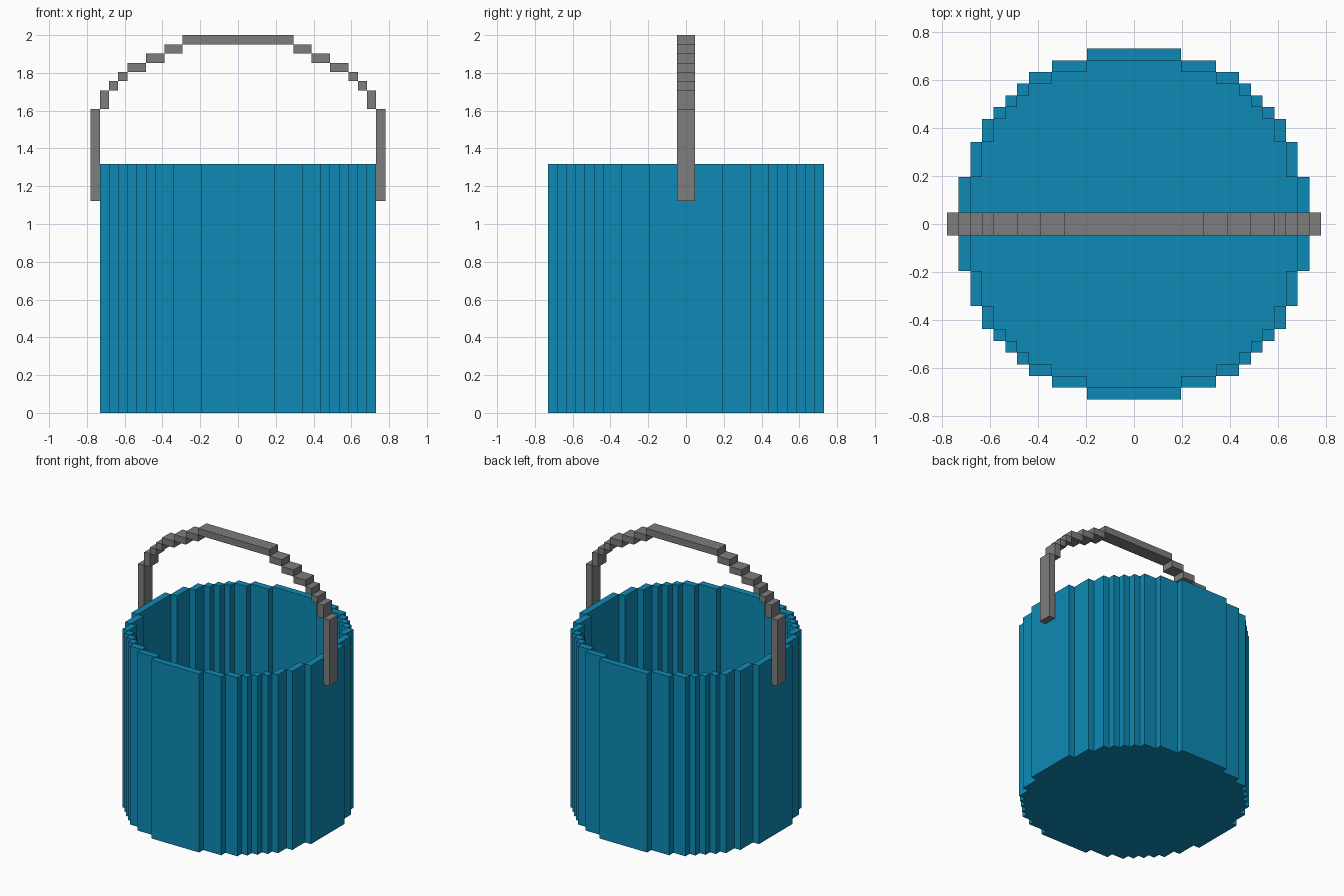
import bpy, bmesh

if "Cube" in bpy.data.objects:
    bpy.data.objects.remove(bpy.data.objects["Cube"], do_unlink=True)

U = 2 / 41  # one block unit


def material(name, rgb):
    m = bpy.data.materials.new(name)
    m.use_nodes = True
    m.diffuse_color = (*rgb, 1)
    m.node_tree.nodes["Principled BSDF"].inputs["Base Color"].default_value = (*rgb, 1)
    return m


def add_prism(bm, outline, z0, z1):
    """Extrude a flat outline (in block units) from z0 to z1."""
    face = bm.faces.new([bm.verts.new((x * U, y * U, z0 * U)) for x, y in outline])
    top = bmesh.ops.extrude_face_region(bm, geom=[face], use_keep_orig=True)["geom"]
    verts = [v for v in top if isinstance(v, bmesh.types.BMVert)]
    bmesh.ops.translate(bm, verts=verts, vec=(0, 0, (z1 - z0) * U))


def rect(x0, x1, y0, y1):
    return [(x0, y0), (x1, y0), (x1, y1), (x0, y1)]


def finish(bm, name, mat):
    bmesh.ops.recalc_face_normals(bm, faces=bm.faces)
    me = bpy.data.meshes.new(name)
    bm.to_mesh(me)
    bm.free()
    me.materials.append(mat)
    ob = bpy.data.objects.new(name, me)
    bpy.context.collection.objects.link(ob)


def turn(points, quarter):
    """Rotate points clockwise by quarter turns."""
    for _ in range(quarter):
        points = [(y, -x) for x, y in points]
    return points


blue = material("bucket blue", (0.004, 0.254, 0.465))
grey = material("handle grey", (0.205, 0.205, 0.205))

# Stepped ring: wall blocks of one quarter, as x limits and y limits
xs = [-4, 4, 7, 9, 10, 11, 12, 13, 14]
ys = [15, 14, 13, 12, 11, 10, 9, 7, 4]

# Bucket wall
bm = bmesh.new()
for q in range(4):
    for i in range(8):
        add_prism(bm, turn(rect(xs[i], xs[i + 1], ys[i + 1], ys[i]), q), 0, 27)
finish(bm, "bucket_wall", blue)

# Bucket floor, following the inner steps of the wall
quarter = []
for i in range(8):
    quarter += [(xs[i], ys[i + 1]), (xs[i + 1], ys[i + 1])]
outline = [p for q in range(4) for p in turn(quarter[:-1], q)]
bm = bmesh.new()
add_prism(bm, outline, 0, 1)
finish(bm, "bucket_floor", blue)

# Handle: stepped arch of blocks (x0, x1, z0, z1), mirrored to both sides
steps = [(15, 16, 23, 33), (14, 15, 33, 35), (13, 14, 35, 36), (12, 13, 36, 37),
         (10, 12, 37, 38), (8, 10, 38, 39), (6, 8, 39, 40)]
bm = bmesh.new()
add_prism(bm, rect(-6, 6, -1, 1), 40, 41)
for x0, x1, z0, z1 in steps:
    add_prism(bm, rect(x0, x1, -1, 1), z0, z1)
    add_prism(bm, rect(-x1, -x0, -1, 1), z0, z1)
finish(bm, "handle", grey)
